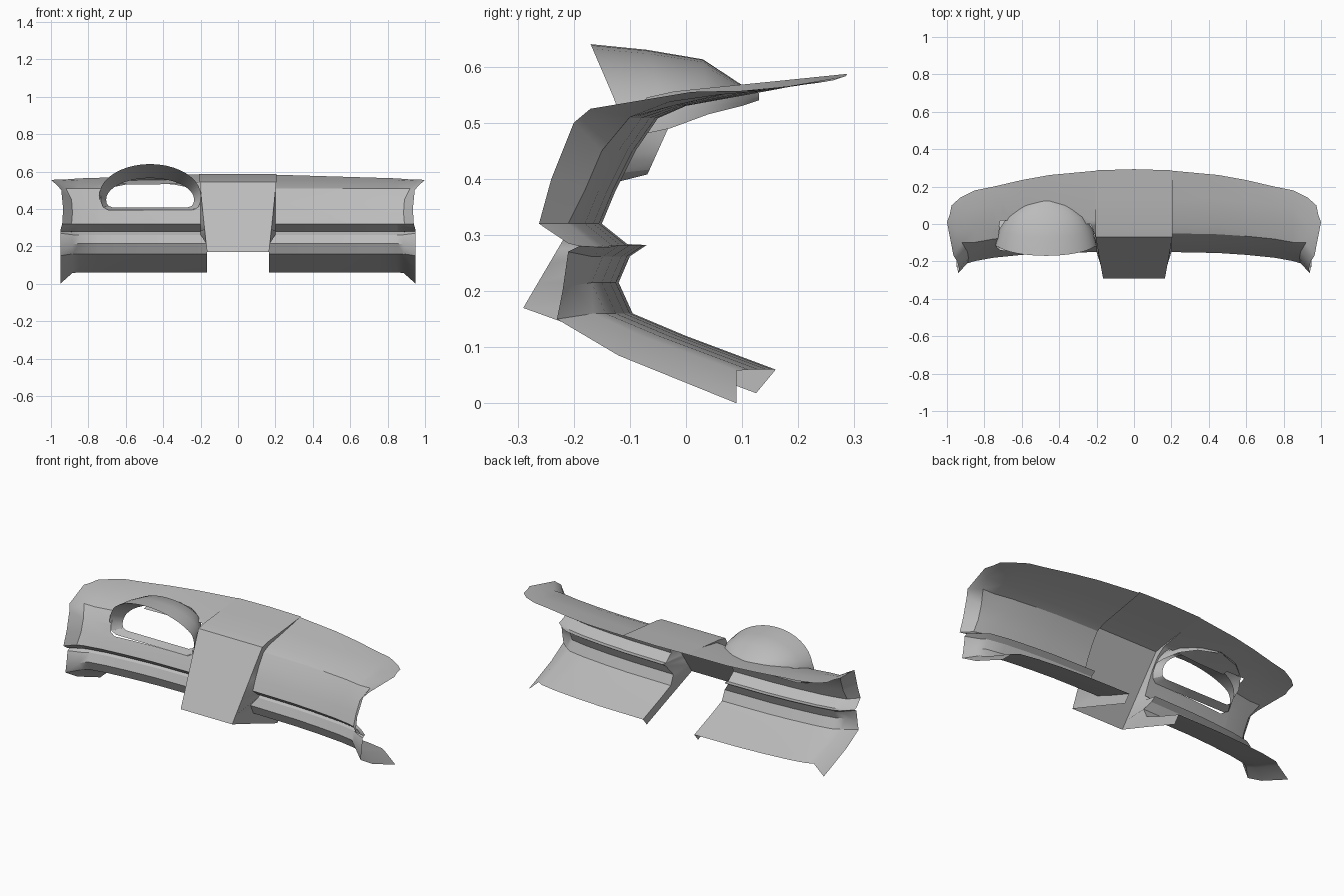
import bpy, bmesh, math
from mathutils import Vector

cube = bpy.data.objects.get("Cube")
if cube:
    bpy.data.objects.remove(cube)

grey = bpy.data.materials.new("light_grey_plastic")
grey.use_nodes = True
grey.diffuse_color = (0.5, 0.5, 0.5, 1)
grey.node_tree.nodes["Principled BSDF"].inputs["Base Color"].default_value = (0.5, 0.5, 0.5, 1)


def loft(name, sections, closed=False, cut=None):
    """Skin a list of equal-length point rows."""
    bm = bmesh.new()
    rows = [[bm.verts.new(p) for p in s] for s in sections]
    for a, b in zip(rows, rows[1:]):
        n = len(a)
        for i in range(n if closed else n - 1):
            j = (i + 1) % n
            bm.faces.new((a[i], a[j], b[j], b[i]))
    bmesh.ops.remove_doubles(bm, verts=bm.verts, dist=0.0005)
    bmesh.ops.recalc_face_normals(bm, faces=bm.faces)
    if cut:
        cut(bm)
    mesh = bpy.data.meshes.new(name)
    bm.to_mesh(mesh)
    bm.free()
    mesh.materials.append(grey)
    obj = bpy.data.objects.new(name, mesh)
    bpy.context.scene.collection.objects.link(obj)
    bpy.ops.object.select_all(action='DESELECT')
    obj.select_set(True)
    bpy.context.view_layer.objects.active = obj
    bpy.ops.object.shade_smooth_by_angle(angle=math.radians(32))
    return obj


# Dashboard cross-section (y, z): top, front, undercut, shelf lip, knee panel
PROFILE = [(.28, .583), (.14, .556), (0, .53), (-.05, .508), (-.09, .45),
           (-.125, .38), (-.15, .32), (-.1, .28), (-.07, .282), (-.1, .262),
           (-.12, .215), (-.095, .16), (0, .12), (.16, .06)]
# End flange: inner fold and outer edge (x, y, z)
FOLD = [(.93, .14, .557), (.95, .06, .55), (.95, -.03, .537), (.92, -.1, .51),
        (.89, -.15, .45), (.885, -.18, .38), (.89, -.21, .32), (.89, -.16, .28),
        (.89, -.14, .278), (.885, -.17, .262), (.885, -.2, .21), (.885, -.165, .16),
        (.885, -.08, .12), (.885, .09, .058)]
EDGE = [(.975, .1, .557), (.985, .05, .556), (1, .01, .555), (.965, -.17, .525),
        (.945, -.2, .5), (.935, -.24, .4), (.94, -.262, .32), (.95, -.21, .285),
        (.95, -.19, .28), (.95, -.21, .27), (.95, -.22, .2), (.95, -.23, .15),
        (.95, -.12, .085), (.95, .09, 0)]


def station(x, back, shift, lift=0):
    """Cross-section at x, with its own back edge and forward shift."""
    pts = []
    for i, (y, z) in enumerate(PROFILE):
        if i == 0:
            y, z = back, z - .03 * (x - .2) + lift * .2
        elif i == 1:
            y, z = back * .5, z + lift
        else:
            y += shift * (.5 if i == 2 else 1)
            z += lift if i == 2 else 0
        pts.append((x - (.035 if x < .3 and i > 9 else 0), y, z))
    return pts


def half(lift):
    return [station(.2, .285, 0, lift), station(.45, .262, -.005),
            station(.6, .235, -.015), station(.75, .2, -.03),
            station(.85, .18, -.048), FOLD, EDGE]


def mirror(sections):
    return [[(-x, y, z) for x, y, z in s] for s in sections]


# Instrument hood outlines
CX, STEPS = -.47, 20


def arch(hw, base, top, y_of):
    pts = []
    for k in range(STEPS + 1):
        a = math.pi * k / STEPS
        z = base + (top - base) * math.sin(a)
        pts.append((CX + hw * math.cos(a), y_of(z), z))
    return pts


def opening(hw, base, top, bottom, y_of):
    pts = arch(hw, base, top, y_of)
    for fx, fz in ((-.99, .55), (-.95, .2), (-.85, 0), (.85, 0), (.95, .2), (.99, .55)):
        z = bottom + (base - bottom) * fz
        pts.append((CX + hw * fx, y_of(z), z))
    return pts


def rim_y(z):
    return -.17 + .43 * min(.64 - z, .115)


rim = opening(.272, .47, .64, .395, rim_y)


def cut_opening(bm):
    """Cut the instrument opening through the front skin."""
    hole = [Vector((CX + (x - CX) * .97, 0, z)) for x, y, z in rim]
    planes = [(a, Vector((b.z - a.z, 0, a.x - b.x)).normalized())
              for a, b in zip(hole, hole[1:] + hole[:1])]
    planes = [(c, n if n.dot(Vector((CX, 0, .5)) - c) < 0 else -n) for c, n in planes]

    def region():
        return [f for f in bm.faces if f.calc_center_median().z > .34
                and -.76 < f.calc_center_median().x < -.19
                and f.calc_center_median().y < .04]
    for c, n in planes + [(Vector((0, .02, 0)), Vector((0, 1, 0)))]:
        faces = region()
        geom = faces + list({e for f in faces for e in f.edges}) + list({v for f in faces for v in f.verts})
        bmesh.ops.bisect_plane(bm, geom=geom, dist=1e-5, plane_co=c, plane_no=n)
    inside = [f for f in region() if f.calc_center_median().y < .02 and
              all((f.calc_center_median() - c).dot(n) < 1e-4 for c, n in planes)]
    bmesh.ops.delete(bm, geom=inside, context='FACES')


# Left and right dashboard shells
loft("left_dash_shell", half(0))
loft("right_dash_shell", mirror(half(.014)), cut=cut_opening)


# Centre console: side walls, front and top
def front_y(z):
    return -.07 - (.545 - z) * .587


outer = [(.205, .287, .587), (.205, .14, .572), (.205, -.02, .556), (.205, -.07, .545)]
outer += [(.205 - (.545 - z) * .105, front_y(z), z)
          for z in (.45, .38, .32, .29, .275, .25, .215, .17)]
face_rows = outer[:]
outer += [(.165, -.08, .094), (.165, .125, .018)]
wall = [station(.2, .285, 0), outer]
loft("console_left_wall", wall)
loft("console_right_wall", mirror([station(.2, .285, 0, .014), outer]))
middle = [(0, y + (.006 if i == 0 else 0), z) for i, (x, y, z) in enumerate(face_rows)]
loft("console_front_and_top", mirror([face_rows]) + [middle, face_rows])

# Instrument hood dome and its recessed surround
loft("instrument_hood", [
    rim[:STEPS + 1],
    arch(.25, .49, .63, lambda z: -.07 + (.63 - z) * .3),
    arch(.205, .515, .613, lambda z: .03 + (.613 - z) * .1),
    arch(.13, .53, .567, lambda z: .1),
    arch(.02, .54, .552, lambda z: .13)])
loft("instrument_surround", [
    rim,
    opening(.235, .45, .565, .408, lambda z: -.07 + (z - .405) * .45)], closed=True)
